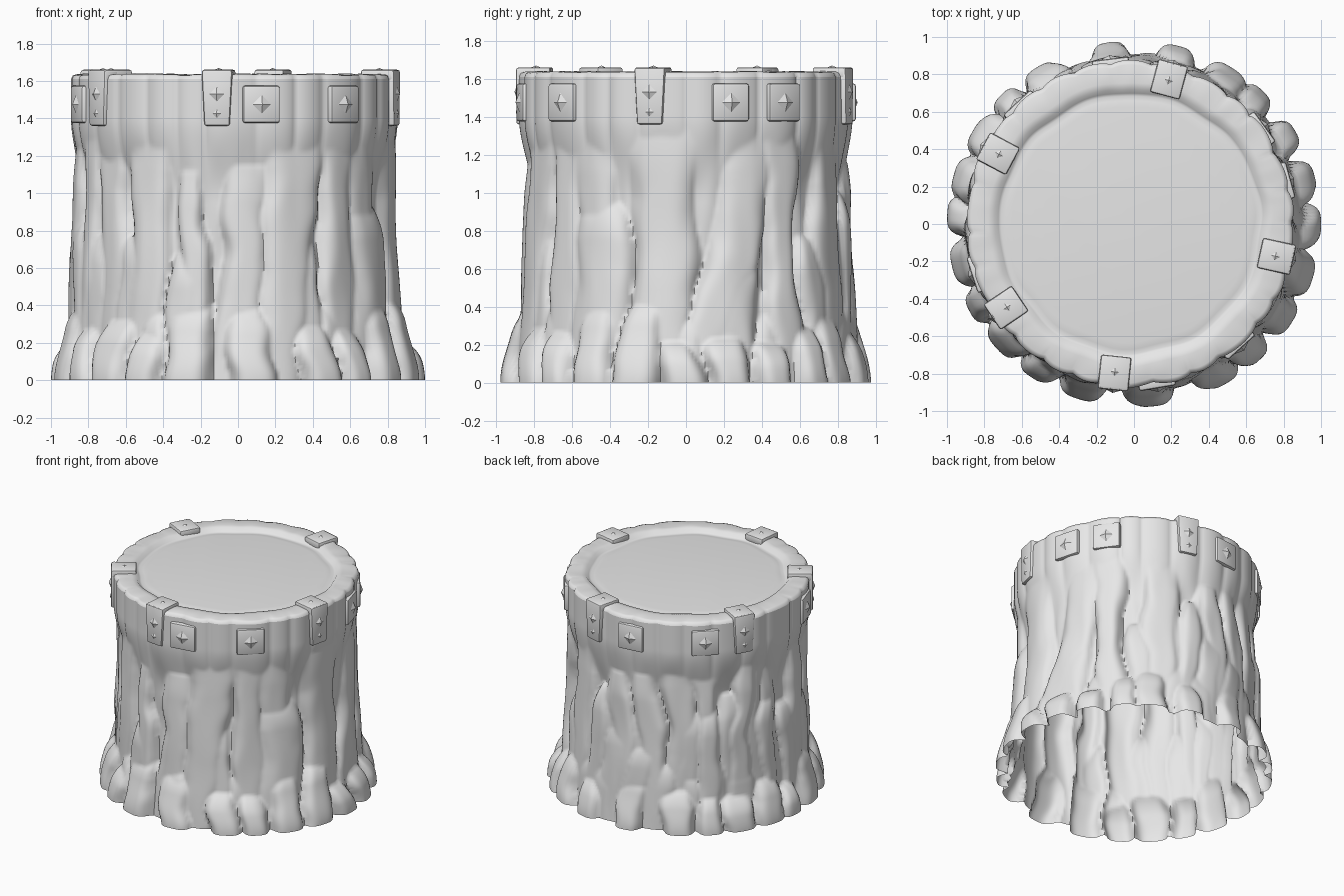
import bpy, bmesh, random
from math import pi, radians, sin, cos, exp, sqrt
from mathutils import Matrix, Vector, noise

random.seed(7)
SEG, ROWS = 340, 96
RIM_Z = 1.635
CENTRE_X = -0.02

if "Cube" in bpy.data.objects:
    bpy.data.objects.remove(bpy.data.objects["Cube"])

stone = bpy.data.materials.new("grey_stone")
stone.use_nodes = True
grey = (0.8, 0.8, 0.8, 1)
stone.diffuse_color = grey
stone.node_tree.nodes["Principled BSDF"].inputs["Base Color"].default_value = grey


def finish(bm, name, angle):
    """Turn a bmesh into a smooth shaded stone object."""
    bmesh.ops.recalc_face_normals(bm, faces=bm.faces)
    mesh = bpy.data.meshes.new(name)
    bm.to_mesh(mesh)
    bm.free()
    mesh.materials.append(stone)
    ob = bpy.data.objects.new(name, mesh)
    bpy.context.collection.objects.link(ob)
    bpy.ops.object.select_all(action="DESELECT")
    ob.select_set(True)
    bpy.context.view_layer.objects.active = ob
    bpy.ops.object.shade_smooth_by_angle(angle=radians(angle))


def smooth(a, b, x):
    t = min(max((x - a) / (b - a), 0), 1)
    return t * t * (3 - 2 * t)


def wobble(a, z, scale, seed=0):
    """Noise that runs around the cylinder without a seam."""
    return noise.noise(Vector((cos(a) * scale, sin(a) * scale, z + seed)))


def polar_surface(name, rays, angle, cap=False):
    """Join vertical rays of points into a closed band."""
    bm = bmesh.new()
    lines = [[bm.verts.new(p) for p in ray] for ray in rays]
    for i, right in enumerate(lines):
        left = lines[i - 1]
        for k in range(len(right) - 1):
            bm.faces.new((left[k], right[k], right[k + 1], left[k + 1]))
    if cap:
        bm.faces.new([line[-1] for line in lines])
    finish(bm, name, angle)


# Rock columns: angle, half width, top height, lean in degrees per unit
columns = [
    (232, 10, 1.32, 4), (284, 11, 1.34, 8), (254, 6, 1.12, 0), (268, 9, 1.15, 8),
    (250, 7, .68, 0), (226, 6, .78, 0), (296, 8, .78, 0), (313, 10, .92, 3),
    (329, 9, 1.3, -4), (311, 8, 1.34, 0), (275, 6, .42, 0), (306, 6, .42, 0),
    (239, 7, .37, 0), (217, 8, 1.32, 0), (207, 8, .82, 0), (327, 13, .95, 0),
    (352, 13, 1.6, 0), (4, 10, 1.32, 19), (37, 8, 1.34, 0), (17, 9, .72, 0),
    (4, 6, .36, 0), (342, 7, .25, 0), (33, 8, .36, 0), (52, 7, .77, 0),
    (62, 9, 1.25, 0)]
# Back and left sides are filled in three tiers
for low, high, step in ((1.15, 1.4, 13), (.75, 1.05, 15), (.4, .72, 14)):
    a = 70 + random.uniform(0, 8)
    while a < 205:
        columns.append((a, random.uniform(6, 9), random.uniform(low, high),
                        random.uniform(-9, 9)))
        a += step * random.uniform(.8, 1.2)
# Tapering boulders around the foot
feet = [(a, random.uniform(7, 9.5), random.uniform(.22, .44),
         random.uniform(-10, 10)) for a in
        (0, 15, 30, 46, 58, 76, 98, 122, 136, 150, 165, 177, 193, 208, 222,
         236, 252, 276, 300, 313, 328, 343)]


def turn_between(a, b):
    return (a - b + pi) % (2 * pi) - pi


def rim_radius(a):
    """Scalloped outer edge made of uneven slabs."""
    slabs = abs(sin(a * 13 + 1.6 * wobble(a, 0, 2.5)))
    return .855 + .022 * slabs ** .5 + .012 * wobble(a, 3, 4)


def column_radius(a, z, core, rough, spec, foot):
    angle, half, top, lean = spec
    if z >= top:
        return core
    t = min((top - z) / (.14 if foot else .2), 1)
    width = radians(half) * (.55 + .45 * sqrt(t))
    u = abs(turn_between(a, radians(angle + lean * z))) / width
    if u >= 1:
        return core
    if foot:
        outer = .9 + .09 * exp(-(z / .25) ** 2) + .01 * cos(2 * radians(angle))
    else:
        outer = .84 + .05 * (1 - z / 1.4) + .02 * (1 - top / 1.4)
        outer += .015 * sin(angle * 7) + rough
    return core + max(outer - core, 0) * (1 - u ** 4) * sqrt(1 - (1 - t) ** 2)


def wall_ray(a):
    """Points up the wall at one angle, using only the rocks close to it."""
    near = [(c, foot) for group, foot in ((columns, False), (feet, True))
            for c in group if abs(turn_between(a, radians(c[0]))) < .7]
    rim = rim_radius(a)
    points = []
    for k in range(ROWS):
        z = 1.61 * k / (ROWS - 1)
        core = .8 + .05 * (1 - smooth(0, .6, z)) + .03 * wobble(a, z * 1.5, 4)
        core += .015 * wobble(a, z * 3, 9, 5)
        core += (rim - core) * smooth(.95, 1.4, z)
        rough = .015 * wobble(a, z * 2, 5)
        # Bent seams keep the columns from standing parallel
        bend = smooth(0, .2, z) * (.07 * wobble(a, z * 2.2, 2.5, 11)
                                   + .03 * wobble(a, z * 5, 6, 23))
        r = max([core] + [column_radius(a + bend, z, core, rough, c, f)
                          for c, f in near])
        points.append((CENTRE_X * smooth(0, .8, z) + r * cos(a), r * sin(a), z))
    return points


# Rim and sunken groove: radius, height, inset; None keeps the scalloped edge
profile = [(None, 1.61, 0), (None, 1.628, .008), (None, RIM_Z, .025),
           (.76, 1.638, 0), (.725, 1.634, 0), (.705, 1.612, 0),
           (.69, 1.606, 0), (.665, 1.612, 0), (.63, 1.616, 0)]


def rim_ray(a):
    points = []
    for k, (r, z, inset) in enumerate(profile):
        if r is None:
            r = rim_radius(a) - inset
        else:
            r += .012 * wobble(a, 0, 3, 8) + .006 * sin(a * 11)
        if k in (2, 3):
            z += .006 * wobble(a, 0, 8, 2)
        points.append((CENTRE_X + r * cos(a), r * sin(a), z))
    return points


# Rocky wall, open underneath, with the rim and disc on top
angles = [2 * pi * i / SEG for i in range(SEG)]
polar_surface("rock_wall", [wall_ray(a) for a in angles], 60)
polar_surface("rim_and_top_disc", [rim_ray(a) for a in angles], 60, cap=True)


# Stone fittings, built facing +x and turned about the axis
def add_box(bm, x, z, width, bottom=1.0, bevel=.012):
    made = bmesh.ops.create_cube(bm, size=1)["verts"]
    for v in made:
        w = width * (bottom if v.co.z < 0 else 1)
        v.co = Vector((x[0] if v.co.x < 0 else x[1], v.co.y * w,
                       z[0] if v.co.z < 0 else z[1]))
    edges = {e for v in made for e in v.link_edges}
    bmesh.ops.bevel(bm, geom=list(edges), offset=bevel, segments=2,
                    profile=.5, affect="EDGES")


def add_diamond(bm, x, z, size, up=False):
    turn = Matrix.Identity(4) if up else Matrix.Rotation(pi / 2, 4, "Y")
    bmesh.ops.create_cone(bm, cap_ends=True, segments=4, radius1=size,
                          radius2=0, depth=size * .4,
                          matrix=Matrix.Translation((x, 0, z)) @ turn)


def place(bm, name, degrees):
    spin = Matrix.Rotation(radians(degrees), 4, "Z")
    bmesh.ops.transform(bm, matrix=Matrix.Translation((CENTRE_X, 0, 0)) @ spin,
                        verts=bm.verts)
    finish(bm, name, 30)


# Clamps folded over the rim
for n, degrees in enumerate((75, 152, 214, 264, 347.5)):
    bm = bmesh.new()
    add_box(bm, (.8, .892), (1.36, 1.658), .165, .82)
    add_box(bm, (.71, .888), (1.6, 1.66), .163)
    add_diamond(bm, .897, 1.53, .055)
    add_diamond(bm, .895, 1.425, .032)
    add_diamond(bm, .795, 1.662, .035, up=True)
    place(bm, f"rim_clamp_{n + 1}", degrees)

# Square plates set around the band
for n, degrees in enumerate((15.5, 36, 97, 133, 198, 279.5, 312)):
    bm = bmesh.new()
    add_box(bm, (.82, .89), (1.375, 1.575), .2, bevel=.014)
    add_diamond(bm, .898, 1.475, .06)
    place(bm, f"square_plate_{n + 1}", degrees)
